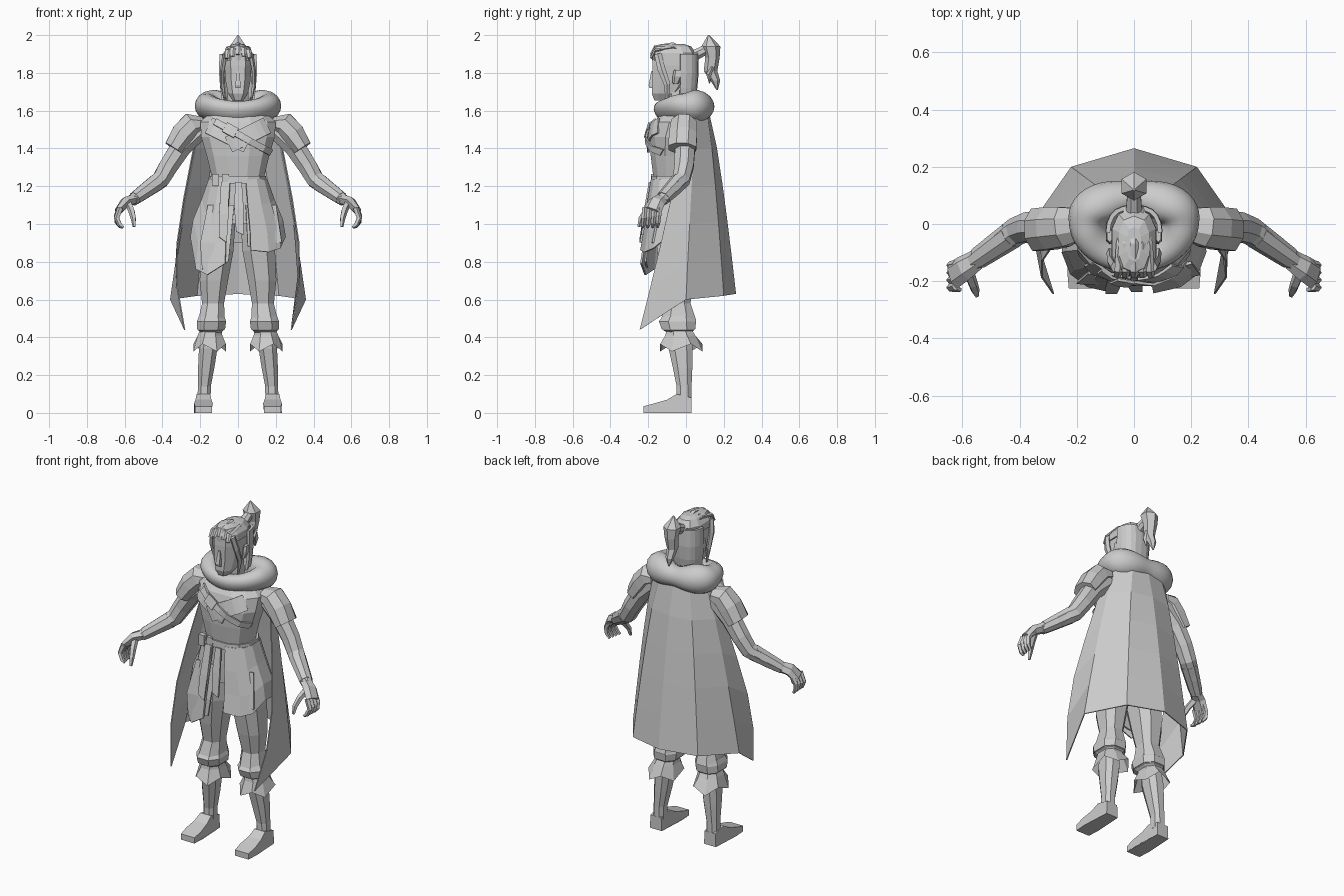
import bpy, math, random
from mathutils import Vector
from mathutils.bvhtree import BVHTree

random.seed(3)
GREY = bpy.data.materials.new("cloth_grey")
GREY.diffuse_color = (0.6, 0.6, 0.6, 1)


def mesh(name, verts, faces, mirror=False, thick=0, smooth=False, sub=0):
    me = bpy.data.meshes.new(name)
    me.from_pydata([tuple(v) for v in verts], [], faces)
    me.materials.append(GREY)
    ob = bpy.data.objects.new(name, me)
    bpy.context.collection.objects.link(ob)
    if smooth:
        me.polygons.foreach_set("use_smooth", [True] * len(me.polygons))
    if thick:
        ob.modifiers.new("thickness", 'SOLIDIFY').thickness = thick
    if mirror:
        ob.modifiers.new("mirror", 'MIRROR').use_mirror_merge = False
    if sub:
        ob.modifiers.new("smooth", 'SUBSURF').levels = sub
        ob.modifiers["smooth"].render_levels = sub
    return ob


def bridge(rings, caps=True, loop=False):
    n, m = len(rings[0]), len(rings)
    faces = [(i % m * n + j, i % m * n + (j + 1) % n, (i + 1) % m * n + (j + 1) % n, (i + 1) % m * n + j)
             for i in range(m if loop else m - 1) for j in range(n)]
    if caps and not loop:
        faces += [tuple(range(n))[::-1], tuple(range((m - 1) * n, m * n))]
    return [v for r in rings for v in r], faces


def boxy(a, p):
    c, s = math.cos(a), math.sin(a)
    return math.copysign(abs(c) ** p, c), math.copysign(abs(s) ** p, s)


def loft(name, rings, n=8, p=0.8, caps=True, jag=0, **kw):
    """Stack of horizontal rings (x, y, z, rx, ry); jag zigzags the last ring."""
    out = []
    for k, (x, y, z, rx, ry) in enumerate(rings):
        ring = []
        for j in range(n):
            c, s = boxy(2 * math.pi * (j + 0.5) / n, p)
            dz = jag * (-1) ** j if k == len(rings) - 1 else 0
            ring.append((x + rx * c, y + ry * s, z + dz))
        out.append(ring)
    return mesh(name, *bridge(out, caps), **kw)


def tube(name, pts, n=6, ref=(0, 1, 0), **kw):
    """Tube along points (x, y, z, width, radius along ref)."""
    P = [Vector(p[:3]) for p in pts]
    rings = []
    for i, p in enumerate(pts):
        t = (P[min(i + 1, len(P) - 1)] - P[max(i - 1, 0)]).normalized()
        u = Vector(ref)
        u = (u - t * u.dot(t)).normalized()
        w = u.cross(t)
        rings.append([P[i] + w * p[3] * math.cos(a) + u * p[4] * math.sin(a)
                      for a in (2 * math.pi * (j + 0.5) / n for j in range(n))])
    return mesh(name, *bridge(rings), **kw)


def sheet(name, rows, **kw):
    n = len(rows[0])
    faces = [(i * n + j, i * n + j + 1, i * n + n + j + 1, i * n + n + j)
             for i in range(len(rows) - 1) for j in range(n - 1)]
    return mesh(name, [v for r in rows for v in r], faces, **kw)


# Torso, with a lookup of its front surface for straps
torso = loft("torso", [(0, -.06, 1.0, .15, .11), (0, -.06, 1.12, .155, .115), (0, -.065, 1.24, .14, .11),
                       (0, -.07, 1.36, .17, .12), (0, -.065, 1.46, .2, .13), (0, -.045, 1.54, .205, .125),
                       (0, -.02, 1.62, .12, .09)], n=12)
TREE = BVHTree.FromPolygons([v.co[:] for v in torso.data.vertices], [p.vertices[:] for p in torso.data.polygons])


def ribbon(name, a, b, width, off, steps=8):
    """Flat strap laid on the chest between two (x, z) points."""
    a, b = Vector(a), Vector(b)
    side = Vector((-(b - a).y, (b - a).x)).normalized() * width / 2
    rows = []
    for i in range(steps + 1):
        q, row = a.lerp(b, i / steps), []
        for r in (q - side, q + side):
            hit = TREE.ray_cast(Vector((r.x, -1, r.y)), Vector((0, 1, 0)))[0]
            row.append((r.x, (hit.y if hit else -.1) - off, r.y))
        rows.append(row)
    sheet(name, rows, thick=.01)


ribbon("left_lapel", (-.15, 1.52), (.05, 1.42), .09, .004)
ribbon("right_lapel", (.15, 1.52), (-.05, 1.42), .09, .009)
ribbon("chest_strap", (-.12, 1.54), (.17, 1.38), .035, .016)
ribbon("chest_buckle", (-.07, 1.512), (-.01, 1.479), .055, .022, 2)

# Belt, buckle and hanging ends
loft("belt", [(0, -.06, 1.215, .155, .128), (0, -.06, 1.255, .153, .126)], n=12)
for i, x in enumerate((-.12, -.065)):
    loft(f"belt_buckle_{i}", [(x, -.17, 1.2, .022, .018), (x, -.17, 1.265, .022, .018)], n=4, p=.5)
sheet("belt_end", [[(-.015, -.185, 1.22), (.02, -.185, 1.22)], [(-.02, -.21, 1.08), (.03, -.21, 1.08)],
                   [(-.01, -.225, .96), (.03, -.225, .94)]], thick=.012)
sheet("sash_end", [[(-.09, -.18, 1.22), (-.05, -.18, 1.22)], [(-.1, -.215, 1.05), (-.05, -.215, 1.05)],
                   [(-.1, -.235, .93), (-.06, -.235, .9)]], thick=.01)

# Split tunic skirt with an uneven hem, longer on the -x side
rows = [[], [], [], []]
HEMS = [.86, .85, .87, .93, .92, .9, .9, .9, .9, .9, .92, .93, .76, .73, .79]
for j, hem in enumerate(HEMS):
    c, s = boxy(math.radians(-80 + 340 * j / (len(HEMS) - 1)), .75)
    for k, (f, rx, ry) in enumerate([(0, .147, .118), (.35, .185, .14), (.7, .23, .155), (1, .245, .175)]):
        rows[k].append((rx * c, -.06 + ry * s, 1.235 + (hem - 1.235) * f))
sheet("tunic_skirt", rows, thick=.01)
sheet("front_under_flap", [[(-.16, -.165, 1.1), (-.02, -.17, 1.1)], [(-.2, -.2, .9), (-.04, -.2, .9)],
                           [(-.19, -.2, .76), (-.05, -.21, .8)]], thick=.01)
sheet("hip_flap", [[(.04, -.17, 1.1), (.2, -.13, 1.1)], [(.05, -.2, .88), (.23, -.17, .9)]], thick=.01)

# Legs
loft("trouser_leg", [(.085, -.05, 1.08, .08, .1), (.11, -.05, .86, .092, .11), (.128, -.045, .7, .08, .09),
                     (.132, -.04, .58, .062, .068), (.14, -.04, .49, .075, .1), (.143, -.04, .44, .075, .09),
                     (.143, -.035, .42, .05, .06)], n=8, mirror=True)
loft("knee_band", [(.14, -.04, .515, .07, .085), (.14, -.045, .485, .082, .105), (.143, -.04, .445, .08, .095)],
     n=8, mirror=True)
loft("torn_cuff", [(.143, -.04, .46, .055, .065), (.148, -.03, .41, .07, .085), (.15, -.025, .345, .092, .12)],
     n=8, p=.9, jag=.02, caps=False, mirror=True)
loft("shin", [(.148, -.035, .46, .05, .06), (.158, -.028, .34, .052, .068), (.168, -.018, .24, .046, .055),
              (.178, -.01, .14, .036, .042), (.18, -.01, .06, .038, .042)], n=8, mirror=True)
foot = [(.03, 0, .04), (.03, .08, .036), (-.05, .1, .036), (-.1, .07, .042), (-.17, .05, .05),
        (-.225, .035, .045), (-.225, 0, .045), (-.15, 0, .05)]
mesh("foot", *bridge([[(.183 + s * w, y, z) for y, z, w in foot] for s in (-1, 1)]), mirror=True)

# Arms, sleeves and hands
tube("arm", [(.2, .0, 1.5, .055, .055), (.3, -.005, 1.41, .06, .058), (.365, -.01, 1.31, .054, .055),
             (.41, -.025, 1.235, .05, .05), (.49, -.08, 1.175, .041, .043), (.56, -.13, 1.125, .033, .035)],
     n=8, mirror=True)
tube("forearm_wrap", [(.43, -.04, 1.22, .049, .049), (.545, -.12, 1.137, .037, .039)], n=8, mirror=True)
tube("sleeve", [(.19, .0, 1.53, .04, .06), (.245, -.01, 1.525, .07, .075), (.29, -.015, 1.475, .07, .08),
                (.34, -.02, 1.40, .056, .08)], n=8, mirror=True)
tube("palm", [(.55, -.125, 1.132, .03, .036), (.595, -.155, 1.115, .03, .046), (.632, -.18, 1.07, .022, .05)],
     n=6, mirror=True)
for i in range(4):
    y, d = -.14 - .026 * i, .005 * i
    tube(f"finger_{i}", [(.622, y, 1.085, .016, .015), (.642, y - .004, 1.045 - d, .015, .014),
                         (.64 - d, y - .008, 1.01 - d, .014, .013), (.622 - d, y - .012, .982, .008, .008)],
         n=5, mirror=True)
tube("thumb", [(.58, -.165, 1.11, .02, .02), (.563, -.21, 1.07, .018, .018), (.553, -.237, 1.03, .015, .015),
               (.55, -.25, .985, .008, .008)], n=5, mirror=True)

# Cape: columns run from the back centre round to the pointed front flap
TOP = [(0, .12), (.1, .11), (.17, .06), (.2, .01)]
LOW = [(0, .265, .63), (.22, .2, .62), (.36, .0, .6), (.285, -.245, .44)]
FLAP_X = [.2, .245, .29, .325, .325, .285]
rows = []
for i, f in enumerate((0, .2, .4, .6, .8, 1)):
    half = []
    for k, ((x0, y0), (x1, y1, z1)) in enumerate(zip(TOP, LOW)):
        g = f ** (.75 if k < 3 else 1.15)
        x = FLAP_X[i] if k == 3 else x0 + (x1 - x0) * g
        half.append((x, y0 + (y1 - y0) * g, 1.6 + (z1 - 1.6) * f))
    rows.append([(-x, y, z) for x, y, z in half[:0:-1]] + half)
sheet("cape", rows, thick=.006)

# Soft cowl, drooping in front with two lobes behind
rings = []
for i in range(24):
    a = 2 * math.pi * i / 24
    c, s = math.cos(a), math.sin(a)
    back, front = max(0, s), max(0, -s)
    r = .066 + .02 * back * abs(c) * 2 - .012 * back ** 4
    R = Vector((c, s, 0))
    base = Vector((.16 * c, (.09 if s > 0 else .108) * s, 1.62 - .045 * front ** 2 + .005 * abs(c)))
    rings.append([base + R * r * math.cos(t) * (1.15 if math.cos(t) > 0 else 1)
                  + Vector((0, 0, r * 1.15 * math.sin(t) + (.03 - .05 * back) * math.cos(t) * front))
                  - R * (.03 * max(0, -math.sin(t)) * front)
                  for t in (2 * math.pi * j / 8 for j in range(8))])
mesh("cowl", *bridge(rings, loop=True), smooth=True, sub=1)

# Head
loft("neck", [(0, -.04, 1.52, .07, .065), (0, -.05, 1.74, .055, .06)], n=8)
loft("head", [(0, -.125, 1.655, .03, .045), (0, -.105, 1.69, .056, .08), (0, -.075, 1.76, .07, .108),
              (0, -.07, 1.84, .076, .114), (0, -.07, 1.9, .074, .11), (0, -.07, 1.935, .05, .085)], n=8, p=.7)
loft("nose", [(0, -.178, 1.72, .02, .022), (0, -.178, 1.735, .02, .028), (0, -.175, 1.81, .009, .012)], n=4, p=1)
loft("ear", [(.078, -.055, 1.74, .008, .015), (.085, -.045, 1.78, .014, .026), (.085, -.04, 1.815, .01, .024)],
     n=6, mirror=True)

# Hair: swept cap, back curtain, side locks, strands and topknot
loft("hair_cap", [(0, -.065, 1.865, .082, .115), (0, -.065, 1.905, .08, .118), (0, -.07, 1.94, .054, .098),
                  (0, -.07, 1.952, .025, .06)], n=10, p=.75)
rows = []
for z, r in ((1.9, 1), (1.8, 1.02), (1.72, .95), (1.66, .85)):
    rows.append([(.084 * r * c, -.05 + .1 * r * s, z + .012 * (j % 2) * (z < 1.7))
                 for j, (c, s) in enumerate(boxy(math.radians(5 + 17 * k), .7) for k in range(11))])
sheet("hair_back", rows, thick=.015)
tube("side_lock", [(.068, -.15, 1.9, .014, .02), (.082, -.13, 1.82, .012, .022), (.084, -.1, 1.74, .012, .018),
                   (.07, -.1, 1.65, .004, .008)], n=5, mirror=True)
for i, x in enumerate((-.05, -.026, 0, .026, .05)):
    h = random.uniform(0, .006) - abs(x) * .4
    tube(f"hair_strand_{i}", [(x * 1.2, -.185, 1.895 + h, .012, .006), (x * 1.1, -.165, 1.935 + h, .016, .009),
                              (x, -.07, 1.952 + h, .016, .008), (x * .5, .06, 1.895, .01, .01)],
         n=5, ref=(0, 0, 1))
tube("hair_tie", [(0, .03, 1.885, .032, .032), (0, .1, 1.92, .026, .028)], n=8, ref=(0, 0, 1))
loft("ponytail", [(0, .165, 1.71, .004, .004), (0, .155, 1.76, .024, .026), (0, .13, 1.81, .03, .036),
                  (0, .14, 1.88, .04, .038), (0, .132, 1.94, .05, .05), (0, .12, 2.0, .004, .004)], n=6, p=1)
tube("loose_tail", [(.015, .14, 1.83, .02, .015), (.02, .12, 1.79, .014, .014), (.015, .125, 1.745, .003, .003)], n=5)
